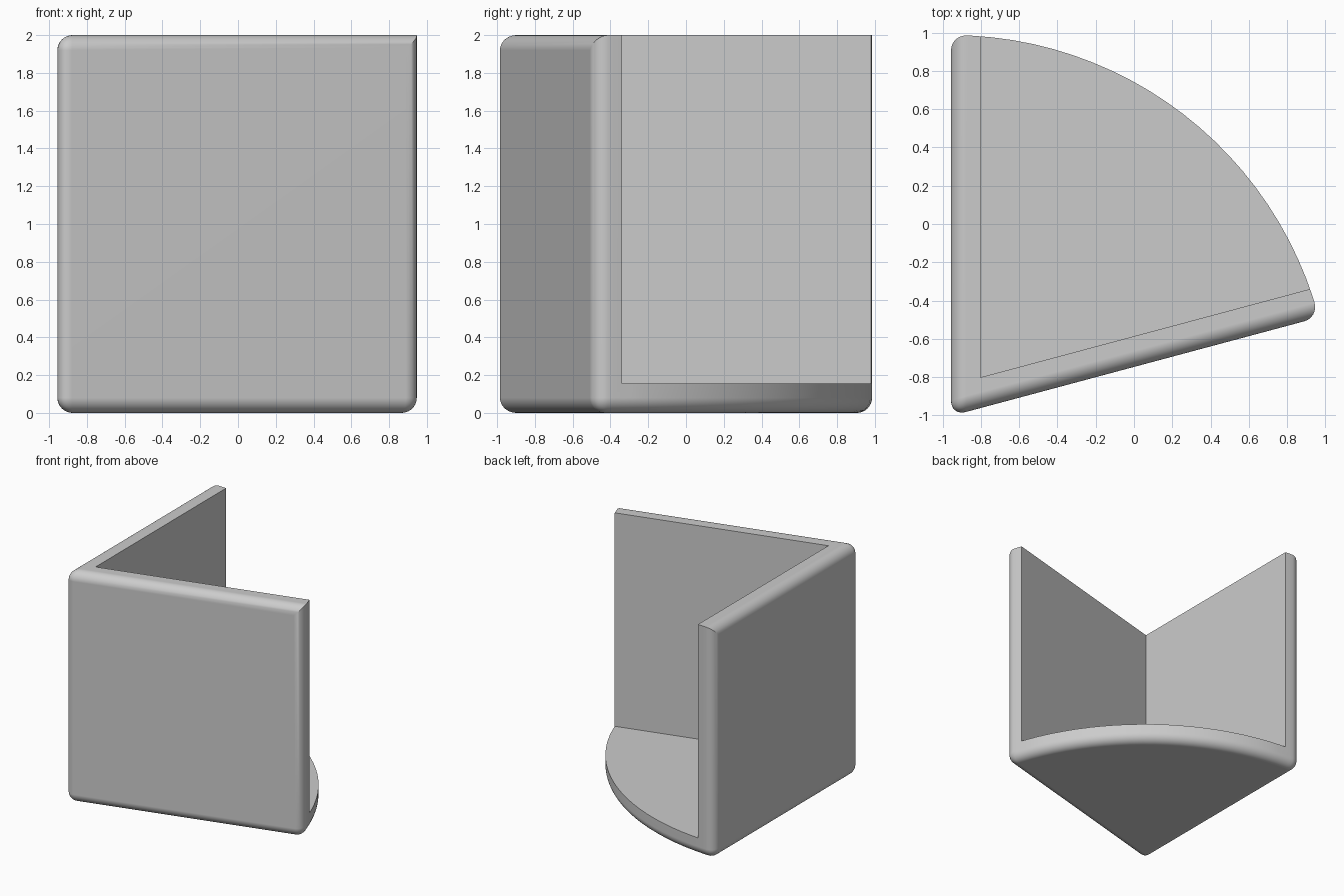
import bpy, bmesh
from math import radians, cos, sin, tan
from mathutils import Vector

cube = bpy.data.objects.get("Cube")
if cube:
    bpy.data.objects.remove(cube, do_unlink=True)

HEIGHT, WALL, ROUND, RADIUS, STEPS = 2.0, 0.155, 0.08, 1.99, 24
LOW = radians(15)
CORNER = Vector((-0.956, -1.003))

grey = bpy.data.materials.new("plain grey")
grey.use_nodes = True
colour = (0.6, 0.6, 0.6, 1)
grey.diffuse_color = colour
grey.node_tree.nodes["Principled BSDF"].inputs["Base Color"].default_value = colour


def sector(name, corner, radius, z0, z1, rounded):
    """Upright wedge with a curved outer side, optionally with rounded edges."""
    bm = bmesh.new()
    outline = [corner]
    for i in range(STEPS + 1):
        a = LOW + (radians(90) - LOW) * i / STEPS
        outline.append(corner + radius * Vector((cos(a), sin(a))))
    base = bm.faces.new([bm.verts.new((p.x, p.y, z0)) for p in outline])
    extruded = bmesh.ops.extrude_face_region(bm, geom=[base])["geom"]
    top = [v for v in extruded if isinstance(v, bmesh.types.BMVert)]
    bmesh.ops.translate(bm, verts=top, vec=(0, 0, z1 - z0))
    bmesh.ops.recalc_face_normals(bm, faces=bm.faces)
    if rounded:
        # every sharp edge except the curved rim at the top
        edges = []
        for e in bm.edges:
            on_top = all(v.co.z > z1 - 0.01 for v in e.verts)
            on_arc = all((v.co.xy - corner).length > radius / 2 for v in e.verts)
            if e.calc_face_angle(0) > radians(30) and not (on_top and on_arc):
                edges.append(e)
        bmesh.ops.bevel(bm, geom=edges, offset=ROUND, offset_type='OFFSET',
                        segments=8, profile=0.5, affect='EDGES', clamp_overlap=False)
    mesh = bpy.data.meshes.new(name)
    bm.to_mesh(mesh)
    bm.free()
    mesh.materials.append(grey)
    obj = bpy.data.objects.new(name, mesh)
    bpy.context.collection.objects.link(obj)
    return obj


# Rounded wedge body
body = sector("corner_holder", CORNER, RADIUS, 0, HEIGHT, True)

# Open space above the floor, between the two walls
inner = CORNER + Vector((WALL, WALL * tan(LOW) + WALL / cos(LOW)))
cutter = sector("hollow_cutter", inner, RADIUS * 1.3, WALL, HEIGHT + 0.5, False)
cutter.hide_render = True

bpy.ops.object.select_all(action='DESELECT')
bpy.context.view_layer.objects.active = body
body.select_set(True)
cut = body.modifiers.new("hollow", 'BOOLEAN')
cut.operation, cut.solver, cut.object = 'DIFFERENCE', 'EXACT', cutter
bpy.ops.object.modifier_apply(modifier=cut.name)
bpy.data.objects.remove(cutter, do_unlink=True)

# Smooth rounded edges, flat broad faces
bpy.ops.object.shade_smooth_by_angle(angle=radians(30))
normals = body.modifiers.new("flat_faces", 'WEIGHTED_NORMAL')
normals.keep_sharp = True
